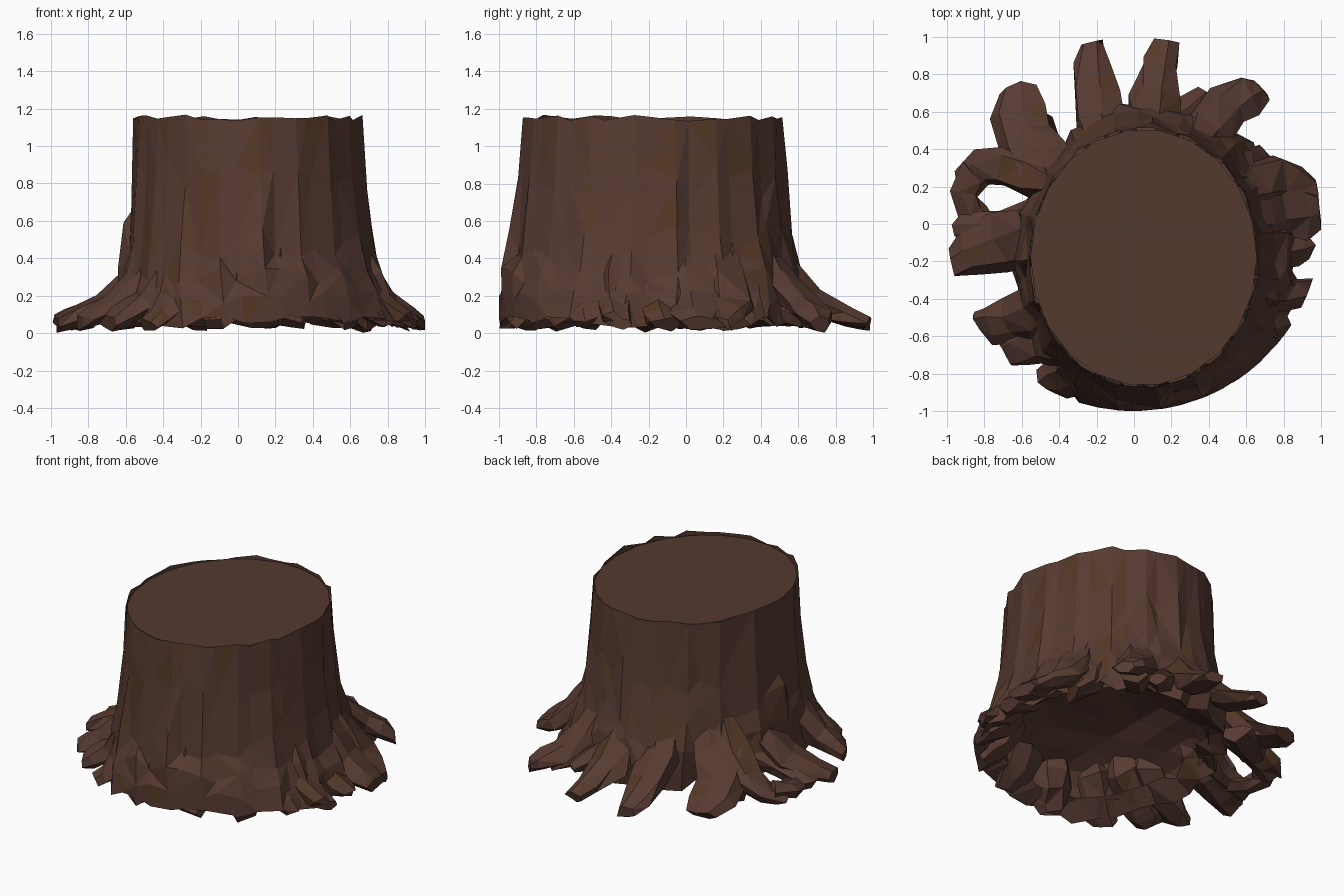
import bpy, bmesh, math, random
from mathutils import Vector

if "Cube" in bpy.data.objects:
    bpy.data.objects.remove(bpy.data.objects["Cube"])

random.seed(11)


def material(name, rgb):
    m = bpy.data.materials.new(name)
    m.diffuse_color = (*rgb, 1)
    m.use_nodes = True
    m.node_tree.nodes["Principled BSDF"].inputs["Base Color"].default_value = m.diffuse_color
    return m


bark = material("bark", (0.095, 0.043, 0.031))
streak = material("bark_streak", (0.090, 0.040, 0.020))
wood = material("cut_wood", (0.088, 0.042, 0.030))


def jit(a):
    return random.uniform(-a, a)


def finish(bm, name, mat, streaks=0.0):
    bmesh.ops.recalc_face_normals(bm, faces=bm.faces)
    bmesh.ops.triangulate(bm, faces=[f for f in bm.faces if len(f.verts) == 4],
                          quad_method='SHORT_EDGE')
    for f in bm.faces:
        f.material_index = int(random.random() < streaks)
    me = bpy.data.meshes.new(name)
    bm.to_mesh(me)
    bm.free()
    me.materials.append(mat)
    me.materials.append(streak)
    ob = bpy.data.objects.new(name, me)
    bpy.context.collection.objects.link(ob)
    return ob


def bridge(bm, a, b):
    n = len(a)
    for i in range(n):
        bm.faces.new((a[i], a[(i + 1) % n], b[(i + 1) % n], b[i]))


def clip(v):
    # the whole model was trimmed to a unit circle
    r = math.hypot(v.x, v.y)
    if r > 0.999:
        v.x, v.y = v.x * 0.999 / r, v.y * 0.999 / r
    v.z = max(v.z, 0.0)
    return v


# Trunk: flared bark with vertical ridges; z, xmin, xmax, ymin, ymax, roughness, z jitter
N = 38
levels = [(1.15, -.560, .665, -.875, .515, .012, .018),
          (0.78, -.57, .685, -.895, .535, .026, .14),
          (0.50, -.60, .72, -.94, .57, .036, .10),
          (0.32, -.63, .77, -.99, .62, .042, .06),
          (0.19, -.64, .83, -1.05, .65, .050, .04),
          (0.06, -.64, .88, -1.09, .64, .055, .035)]
ridge = [(0.7 if i % 2 else -0.7) * random.uniform(.2, 1.1) - .2 for i in range(N)]
bm = bmesh.new()
rings = []
for z, x0, x1, y0, y1, rough, zj in levels:
    ring = []
    for i in range(N):
        a = math.tau * (i + 0.3 * ridge[i]) / N
        s = 1 + rough * (ridge[i] + jit(.4))
        p = Vector(((x0 + x1) / 2 + (x1 - x0) / 2 * s * math.cos(a),
                    (y0 + y1) / 2 + (y1 - y0) / 2 * s * math.sin(a), z + jit(zj)))
        ring.append(bm.verts.new(clip(p)))
    rings.append(ring)
# Underside lip turning in to the hollow
rings.append([bm.verts.new((.1 + (v.co.x - .1) * .84, -.2 + (v.co.y + .2) * .84, .15 + jit(.03)))
              for v in rings[-1]])
for a, b in zip(rings, rings[1:]):
    bridge(bm, a, b)
finish(bm, "trunk_bark", bark, .12)

# Hollow underneath: a rough dome of large facets
bm = bmesh.new()
bmesh.ops.create_icosphere(bm, subdivisions=3, radius=1)
bmesh.ops.delete(bm, geom=[v for v in bm.verts if v.co.z < -.15], context='VERTS')
for v in bm.verts:
    s = 1 + jit(.06)
    v.co = Vector((.10 + .66 * s * v.co.x, -.21 + .74 * s * v.co.y, .12 + .30 * s * v.co.z))
finish(bm, "underside_hollow", bark)

# Sawn top, slightly below the ragged bark rim
bm = bmesh.new()
rim = []
for i in range(22):
    a = math.tau * i / 22
    rim.append(bm.verts.new((.052 + .605 * math.cos(a), -.178 + .685 * math.sin(a), 1.135)))
low = [bm.verts.new((v.co.x, v.co.y, 1.09)) for v in rim]
bridge(bm, rim, low)
bm.faces.new(rim)
finish(bm, "sawn_top", wood)


# Roots: rough six-sided tapering tubes; each point is x, y, z, half width, half height
def root(name, pts, sides=6):
    bm = bmesh.new()
    c = [Vector(p[:3]) for p in pts]
    prev = None
    for i, p in enumerate(pts):
        t = (c[min(i + 1, len(c) - 1)] - c[max(i - 1, 0)]).normalized()
        side = t.cross(Vector((0, 0, 1))).normalized()
        up = side.cross(t)
        ring = []
        for k in range(sides):
            a = math.tau * (k + 0.25) / sides
            q = c[i] + side * p[3] * math.cos(a) * (1 + jit(.25)) \
                + up * p[4] * math.sin(a) * (1 + jit(.25)) + t * jit(.03)
            ring.append(bm.verts.new(clip(q)))
        if prev:
            bridge(bm, prev, ring)
        else:
            bm.faces.new(ring)
        prev = ring
    bm.faces.new(prev)
    finish(bm, name, bark, .1)


def buttress(name, start, tip, w=.11, bend=(0, 0), top=.48):
    # root descending from the trunk wall in a concave sweep, broad where it joins
    s, e = Vector(start), Vector(tip)
    path = []
    for f, z, ws, hh in ((0, top, .8, .08), (.22, .28, 1.4, .10), (.5, .155, 1.2, .075),
                         (.8, .09, 1.1, .055), (1, .05, .75, .04)):
        p = s.lerp(e, f) + Vector(bend) * math.sin(math.pi * f)
        path.append((p.x, p.y, z, w * ws, hh))
    root(name, path)


spread = [((-.17, .39), (-.22, .98), .10, (-.02, 0)),
          ((.08, .41), (.17, .99), .10, (-.01, 0)),
          ((.32, .36), (.68, .73), .10, (.0, .07)),
          ((-.34, .25), (-.63, .73), .13, (-.09, -.04)),
          ((-.40, .20), (-.91, .25), .10, (-.02, .10)),
          ((-.43, -.06), (-.98, -.20), .12, (0, .03)),
          ((-.42, -.40), (-.86, -.53), .10, (0, -.04)),
          ((-.34, -.54), (-.70, -.68), .12, (0, 0)),
          ((.54, .14), (.97, .18), .12, (0, .06)),
          ((.57, .02), (.99, .09), .14, (0, 0)),
          ((.58, -.16), (.92, -.10), .11, (0, 0)),
          ((.58, -.34), (.97, -.35), .09, (0, -.03)),
          ((.48, .24), (.72, .26), .12, (0, .03))]
for i, (s, e, w, b) in enumerate(spread):
    buttress(f"root_{i + 1:02d}", s, e, w, b)

# Side branches: the closed loop on the left and the fork behind
root("root_loop", [(-.84, .28, .11, .09, .05), (-.91, .16, .08, .08, .05),
                   (-.86, .06, .06, .08, .04), (-.80, -.02, .07, .07, .04)])
root("root_loop_return", [(-.50, .10, .22, .07, .07), (-.68, .0, .13, .08, .06),
                          (-.94, -.02, .06, .07, .05)])
root("root_fork", [(.38, .68, .09, .06, .04), (.27, .58, .16, .08, .08),
                   (.14, .48, .28, .09, .09)])
root("root_fork_side", [(.34, .40, .22, .07, .09), (.42, .52, .12, .08, .07),
                        (.55, .66, .07, .09, .05)])
root("root_web", [(-.42, .50, .08, .11, .05), (-.56, .42, .09, .12, .06),
                  (-.68, .36, .08, .08, .05)])

# Short front buttresses merging into the trimmed face
for i, d in enumerate((-119, -97, -74, -52, -33)):
    a = math.radians(d)
    buttress(f"front_root_{i + 1}", (.05 + .57 * math.cos(a), -.17 + .64 * math.sin(a)),
             (math.cos(a) * .97, math.sin(a) * .97), .10, top=.50)
